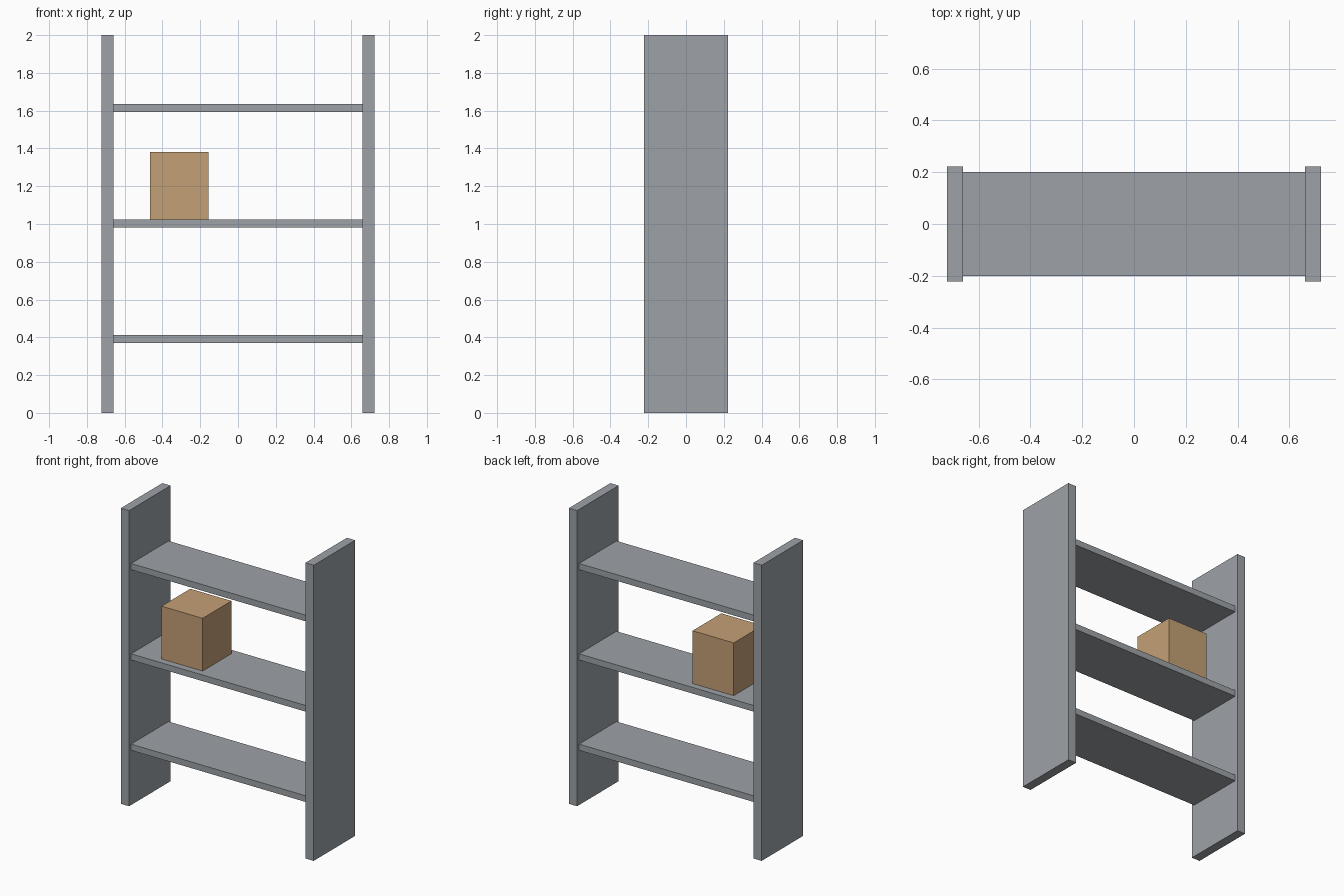
import bpy

cube = bpy.data.objects.get("Cube")
if cube:
    bpy.data.objects.remove(cube, do_unlink=True)


def material(name, rgb):
    mat = bpy.data.materials.new(name)
    mat.use_nodes = True
    colour = (*rgb, 1.0)
    mat.diffuse_color = colour
    mat.node_tree.nodes["Principled BSDF"].inputs["Base Color"].default_value = colour
    return mat


def box(name, centre, size, mat):
    bpy.ops.mesh.primitive_cube_add(size=1, location=centre)
    obj = bpy.context.object
    obj.name = name
    obj.scale = size
    bpy.ops.object.transform_apply(location=False, rotation=False, scale=True)
    obj.data.materials.append(mat)
    return obj


steel = material("steel grey", (0.34, 0.365, 0.39))
cardboard = material("cardboard brown", (0.55, 0.35, 0.18))

HEIGHT = 2.0
OUTER, INNER = 0.722, 0.66      # half widths outside and between the uprights
THICK = 0.042                   # shelf thickness
MIDDLE, SPACING = 1.002, 0.611  # middle shelf height and gap between shelves

# Side uprights
for name, side in (("right_upright", -1), ("left_upright", 1)):
    box(name, (side * (OUTER + INNER) / 2, 0, HEIGHT / 2),
        (OUTER - INNER, 0.444, HEIGHT), steel)

# Shelves
for name, step in (("lower_shelf", -1), ("middle_shelf", 0), ("upper_shelf", 1)):
    box(name, (0, 0, MIDDLE + step * SPACING), (2 * INNER, 0.4, THICK), steel)

# Carton resting on the middle shelf
base, top = MIDDLE + THICK / 2, 1.38
box("carton", (-0.311, 0, (base + top) / 2), (0.308, 0.308, top - base), cardboard)
